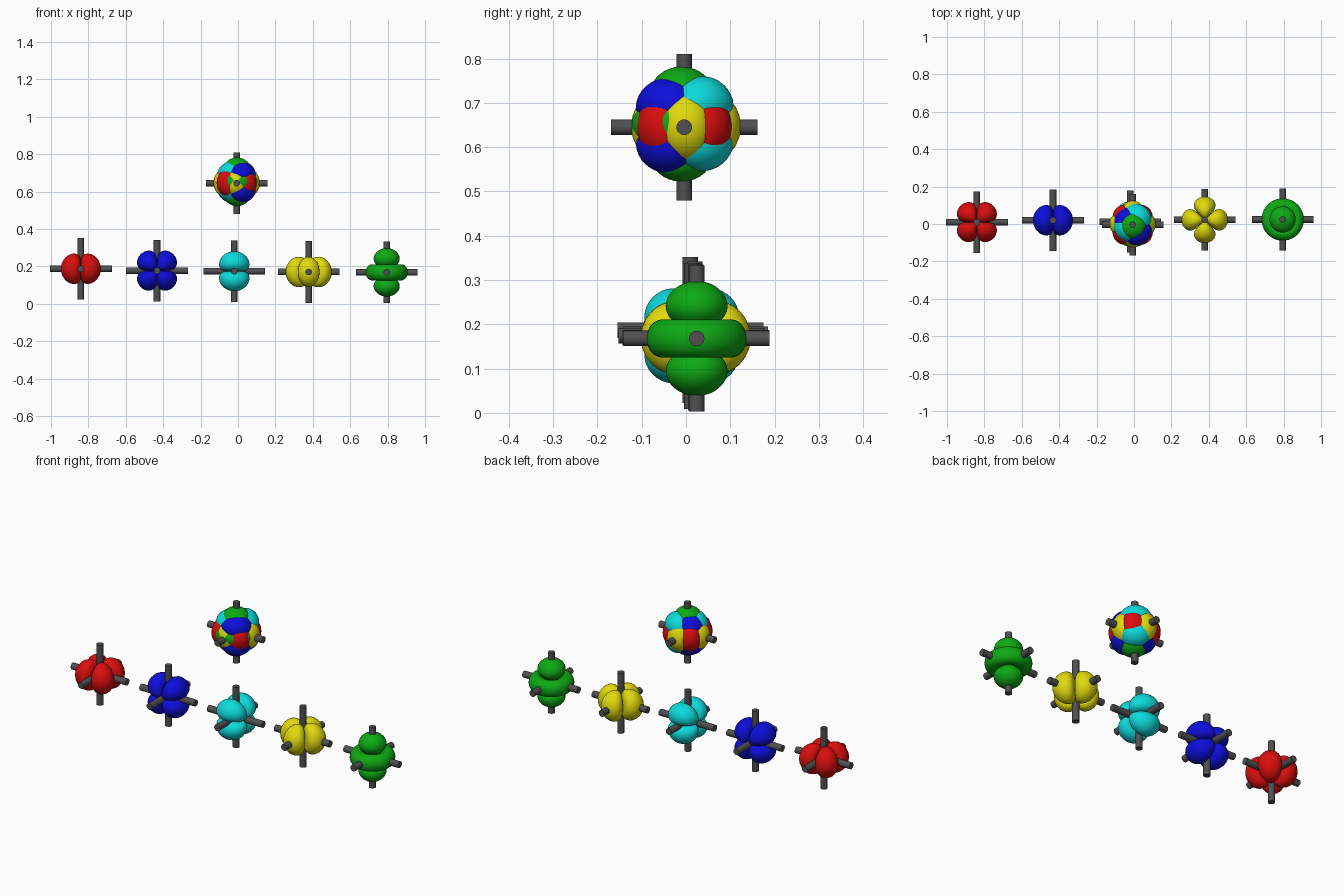
import bpy, bmesh
from math import sin, cos, pi, atan2, acos, sqrt, radians
from mathutils import Vector, Matrix

cube = bpy.data.objects.get("Cube")
if cube:
    bpy.data.objects.remove(cube, do_unlink=True)

RADIUS, POWER = 0.124, 0.2       # lobe length and plumpness
ROD_HALF, ROD_RADIUS = 0.165, 0.0175


def material(name, color):
    m = bpy.data.materials.new(name)
    m.use_nodes = True
    m.diffuse_color = (*color, 1)
    m.node_tree.nodes["Principled BSDF"].inputs["Base Color"].default_value = (*color, 1)
    return m


MATS = {
    "red": material("red", (0.7, 0.004, 0.004)),
    "blue": material("blue", (0.004, 0.004, 0.7)),
    "cyan": material("cyan", (0.004, 0.7, 0.7)),
    "yellow": material("yellow", (0.75, 0.7, 0.004)),
    "green": material("green", (0.004, 0.4, 0.007)),
    "grey": material("dark grey", (0.08, 0.08, 0.08)),
}


def add_grid(bm, surface, rows, cols, matrix=Matrix()):
    """Closed sheet: surface(t, angle) with t in 0..1, wrapped around the angle."""
    grid = [[bm.verts.new(matrix @ surface(i / rows, 2 * pi * j / cols))
             for j in range(cols)] for i in range(rows + 1)]
    for i in range(rows):
        for j in range(cols):
            k = (j + 1) % cols
            bm.faces.new((grid[i][j], grid[i + 1][j], grid[i + 1][k], grid[i][k]))


def finish(bm, name, mat, matrix):
    bmesh.ops.remove_doubles(bm, verts=bm.verts, dist=0.00005)
    bmesh.ops.recalc_face_normals(bm, faces=bm.faces)
    mesh = bpy.data.meshes.new(name)
    bm.to_mesh(mesh)
    bm.free()
    mesh.materials.append(MATS[mat])
    ob = bpy.data.objects.new(name, mesh)
    ob.matrix_world = matrix
    bpy.context.collection.objects.link(ob)
    bpy.context.view_layer.objects.active = ob
    bpy.ops.object.select_all(action='DESELECT')
    ob.select_set(True)
    bpy.ops.object.shade_smooth_by_angle(angle=radians(50))


def ease(t):
    # crowd the samples toward the pinched centre
    return 1 - (1 - t) ** 3


def petal(t, a):
    """Flattened lobe along +x, pinched to a point at the centre."""
    e = ease(t) * atan2(1, abs(cos(a)))
    d = Vector((cos(e), sin(e) * cos(a), sin(e) * sin(a)))
    return d * RADIUS * max(d.x ** 2 - d.y ** 2, 0) ** POWER if t < 1 else Vector()


CONE = acos(1 / sqrt(3))


def cap(t, a):
    """Round lobe along +z."""
    e = ease(t) * CONE
    r = 0.13 * max((3 * cos(e) ** 2 - 1) / 2, 0) ** POWER if t < 1 else 0
    return Vector((sin(e) * cos(a), sin(e) * sin(a), cos(e))) * r


def ring(t, a):
    """Collar around z."""
    s = 2 * t - 1
    e = (pi / 2 - CONE) * ease(abs(s)) * (1 if s > 0 else -1)
    r = 0.13 * max((1 - 3 * sin(e) ** 2) / 2, 0) ** POWER if abs(s) < 1 else 0
    return Vector((cos(e) * cos(a), cos(e) * sin(a), sin(e))) * r


def four_lobes(name, mat, centre, orient):
    bm = bmesh.new()
    for k in range(4):
        add_grid(bm, petal, 22, 40, Matrix.Rotation(k * pi / 2, 4, 'Z'))
    finish(bm, name, mat, Matrix.Translation(centre) @ orient)


def ringed_lobes(name, mat, centre, orient):
    bm = bmesh.new()
    add_grid(bm, cap, 22, 40)
    add_grid(bm, cap, 22, 40, Matrix.Rotation(pi, 4, 'X'))
    add_grid(bm, ring, 36, 40)
    finish(bm, name, mat, Matrix.Translation(centre) @ orient)


def axis_rods(name, centre):
    turns = {"x": Matrix.Rotation(pi / 2, 4, 'Y'),
             "y": Matrix.Rotation(pi / 2, 4, 'X'), "z": Matrix()}
    for axis, turn in turns.items():
        bm = bmesh.new()
        bmesh.ops.create_cone(bm, cap_ends=True, segments=24, radius1=ROD_RADIUS,
                              radius2=ROD_RADIUS, depth=2 * ROD_HALF)
        finish(bm, f"{name}_{axis}_rod", "grey", Matrix.Translation(centre) @ turn)


# Lobe planes: flat, diagonal flat, and the two diagonal uprights
FLAT = Matrix()
DIAGONAL = Matrix.Rotation(pi / 4, 4, 'Z')
UPRIGHT_XZ = Matrix.Rotation(pi / 2, 4, 'X') @ DIAGONAL
UPRIGHT_YZ = Matrix.Rotation(pi / 2, 4, 'Z') @ UPRIGHT_XZ

# Row of five separate shapes
row = [
    ("red", four_lobes, (-0.84, 0.01, 0.187), DIAGONAL),
    ("blue", four_lobes, (-0.433, 0.02, 0.177), UPRIGHT_XZ),
    ("cyan", four_lobes, (-0.02, 0.013, 0.174), UPRIGHT_YZ),
    ("yellow", four_lobes, (0.378, 0.022, 0.17), FLAT),
    ("green", ringed_lobes, (0.795, 0.024, 0.168), FLAT),
]
for color, build, centre, orient in row:
    build(f"{color}_lobes", color, Vector(centre), orient)
    axis_rods(color, Vector(centre))

# Combined ball above: all five nested together, uprights turned to the diagonals
hub = Vector((-0.007, -0.004, 0.645))
nested = [
    ("red", four_lobes, (0, 0, 0.002), DIAGONAL),
    ("blue", four_lobes, (0, -0.008, 0.004), Matrix.Rotation(-pi / 4, 4, 'Z') @ UPRIGHT_XZ),
    ("cyan", four_lobes, (0, 0.01, 0.008), DIAGONAL @ UPRIGHT_XZ),
    ("yellow", four_lobes, (0, 0.004, 0.002), FLAT),
    ("green", ringed_lobes, (0.002, -0.006, 0.007), FLAT),
]
for color, build, offset, orient in nested:
    build(f"ball_{color}_lobes", color, hub + Vector(offset), orient)
axis_rods("ball", hub)
